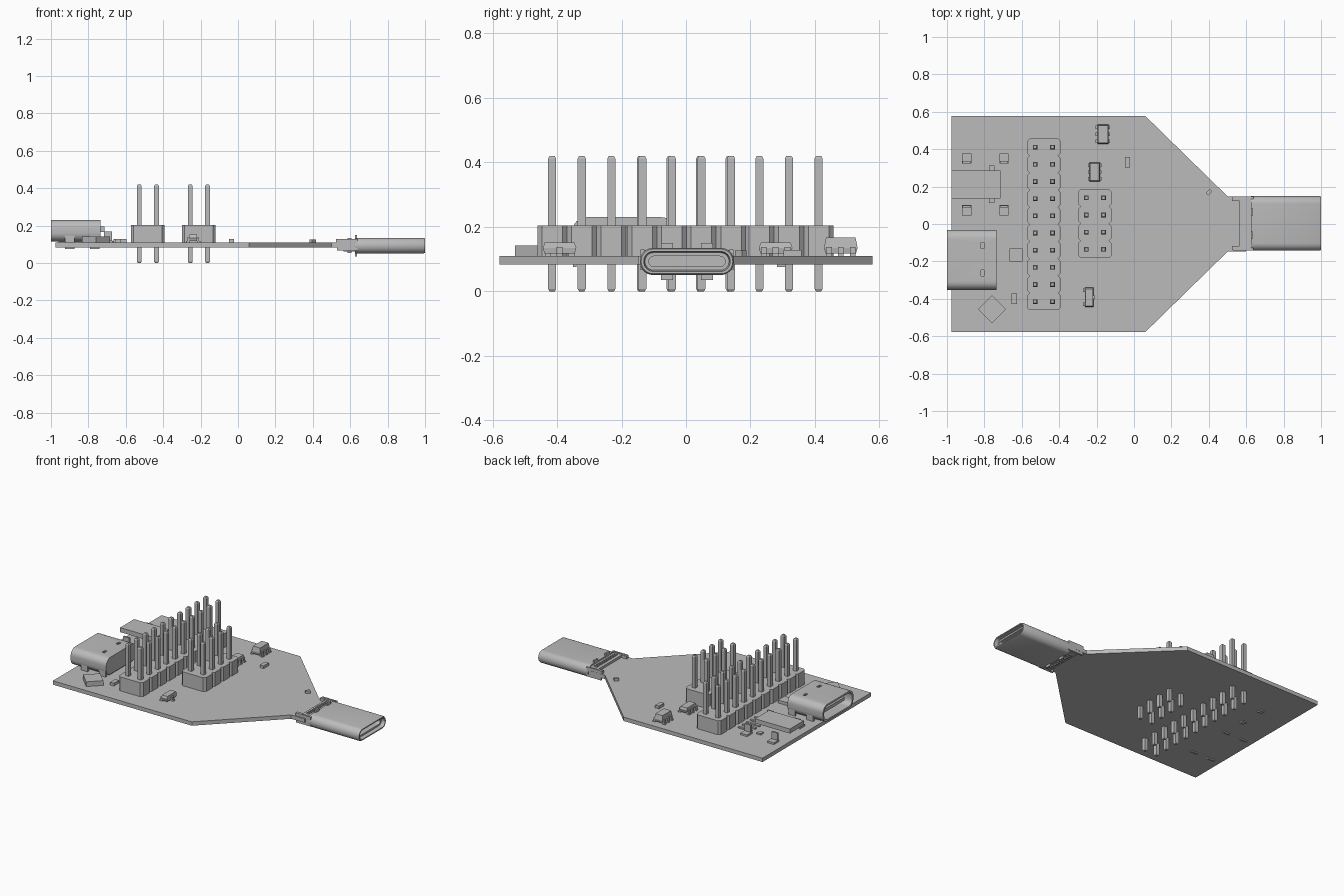
import bpy, bmesh
from math import pi, sin, cos, radians
from mathutils import Matrix, Vector

if "Cube" in bpy.data.objects:
    bpy.data.objects.remove(bpy.data.objects["Cube"])

TONE = (0.5, 0.5, 0.5, 1)
grey = bpy.data.materials.new("plain grey")
grey.use_nodes = True
grey.diffuse_color = TONE
grey.node_tree.nodes["Principled BSDF"].inputs["Base Color"].default_value = TONE
TOP, BOTTOM = 0.11, 0.084


def finish(name, bm, smooth=False):
    bmesh.ops.recalc_face_normals(bm, faces=bm.faces)
    mesh = bpy.data.meshes.new(name)
    bm.to_mesh(mesh)
    bm.free()
    mesh.materials.append(grey)
    ob = bpy.data.objects.new(name, mesh)
    bpy.context.collection.objects.link(ob)
    if smooth:
        bpy.ops.object.select_all(action='DESELECT')
        ob.select_set(True)
        bpy.context.view_layer.objects.active = ob
        bpy.ops.object.shade_smooth_by_angle(angle=radians(35))
    return ob


def add_box(bm, x, y, z, turn=0):
    """Add a box from (low, high) ranges, turned about its own vertical axis."""
    mid = Vector([(a + b) / 2 for a, b in (x, y, z)])
    size = [b - a for a, b in (x, y, z)]
    mat = Matrix.Translation(mid) @ Matrix.Rotation(turn, 4, 'Z') @ Matrix.Diagonal((*size, 1))
    bmesh.ops.create_cube(bm, size=1, matrix=mat)


def boxes(name, items):
    bm = bmesh.new()
    for item in items:
        add_box(bm, *item)
    return finish(name, bm)


def around(c, size):
    return (c - size / 2, c + size / 2)


def add_loft(bm, rings):
    """Bridge equal rings in order and cap both ends."""
    loops = [[bm.verts.new(p) for p in ring] for ring in rings]
    n = len(loops[0])
    for a, b in zip(loops, loops[1:]):
        for i in range(n):
            j = (i + 1) % n
            bm.faces.new((a[i], a[j], b[j], b[i]))
    bm.faces.new(loops[0])
    bm.faces.new(loops[-1])


def prism(name, outline, z0, z1):
    bm = bmesh.new()
    add_loft(bm, [[(x, y, z) for x, y in outline] for z in (z0, z1)])
    return finish(name, bm)


def round_ring(x, yc, zc, w, h, r, steps=8):
    """Rounded rectangle across the x axis; w and h are half sizes."""
    r = min(r, w - 0.001, h - 0.001)
    pts = []
    for k, (sy, sz) in enumerate(((1, 1), (-1, 1), (-1, -1), (1, -1))):
        for i in range(steps + 1):
            a = k * pi / 2 + i / steps * pi / 2
            pts.append((x, yc + sy * (w - r) + r * cos(a), zc + sz * (h - r) + r * sin(a)))
    return pts


def cut(ob, cutter):
    mod = ob.modifiers.new("cut", 'BOOLEAN')
    mod.object = cutter
    mod.solver = 'EXACT'
    bpy.ops.object.select_all(action='DESELECT')
    bpy.context.view_layer.objects.active = ob
    ob.select_set(True)
    bpy.ops.object.modifier_apply(modifier=mod.name)
    bpy.data.objects.remove(cutter)


# Circuit board with tapered nose
half = [(-0.975, 0.578), (0.06, 0.578), (0.5, 0.148), (0.6, 0.148)]
prism("circuit_board", half + [(x, -y) for x, y in reversed(half)], BOTTOM, TOP)


# Pin headers: notched plastic strip and tapered square pins
def header(name, xc, yc, count, pitch=0.0918, w=0.09, notch=0.014):
    ys = [yc + (i - (count - 1) / 2) * pitch for i in range(count)]
    side = []
    for y in ys:
        side += [(w - notch, y - pitch / 2), (w, y - pitch / 2 + notch),
                 (w, y + pitch / 2 - notch), (w - notch, y + pitch / 2)]
    side = [p for i, p in enumerate(side) if i == 0 or p[1] - side[i - 1][1] > 1e-5]
    outline = [(xc + x, y) for x, y in side] + [(xc - x, y) for x, y in reversed(side)]
    prism(name + "_strip", outline, TOP, 0.204)
    bm = bmesh.new()
    for y in ys:
        for x in (xc - 0.046, xc + 0.046):
            rings = []
            for z, s in ((0, 0.008), (0.008, 0.0125), (0.412, 0.0125), (0.42, 0.008)):
                rings.append([(x + s * a, y + s * b, z) for a, b in
                              ((1, 1), (-1, 1), (-1, -1), (1, -1))])
            add_loft(bm, rings)
    finish(name + "_pins", bm)


header("long_header", -0.482, -0.002, 10)
header("short_header", -0.209, 0.002, 4)

# Plug: hollow rounded shell with a stepped plastic lining
bm = bmesh.new()
YC, ZC = 0.003, 0.093
add_loft(bm, [round_ring(x, YC, ZC, w, h, h) for x, w, h in (
    (0.625, 0.146, 0.042), (0.992, 0.146, 0.042), (1.0, 0.142, 0.038), (1.0, 0.134, 0.031),
    (0.975, 0.130, 0.027), (0.975, 0.118, 0.016), (0.68, 0.118, 0.016))])
finish("plug_shell", bm, True)

# Plug rear: moulding, solder leads, side arms and stop tabs
parts = [((0.565, 0.63), (-0.128, 0.134), (0.062, 0.126))]
for i in range(12):
    y = YC + (i - 5.5) * 0.019
    for z in ((0.126, 0.133), (0.054, 0.062)):
        parts.append(((0.585, 0.606), around(y, 0.009), z))
for s in (-1, 1):
    parts.append(((0.53, 0.64), around(YC + s * 0.138, 0.012), (0.066, 0.13)))
    parts.append(((0.525, 0.565), around(YC + s * 0.132, 0.022), (TOP, 0.128)))
    for z in ((0.132, 0.15), (0.036, 0.054)):
        parts.append(((0.625, 0.636), around(YC + s * 0.062, 0.038), z))
boxes("plug_rear", parts)

# Rounded socket: shell, tongue, legs and latch windows
bm = bmesh.new()
SY, SZ = -0.192, 0.173
add_loft(bm, [round_ring(x, SY, SZ, w, h, r) for x, w, h, r in (
    (-0.735, 0.161, 0.057, 0.045), (-1.0, 0.161, 0.057, 0.045),
    (-1.0, 0.149, 0.045, 0.036), (-0.79, 0.149, 0.045, 0.036))])
socket = finish("round_socket_shell", bm, True)
cut(socket, boxes("latch_cutter", [
    (around(-0.81, 0.018), around(y, 0.032), (0.215, 0.25)) for y in (-0.115, -0.262)]))
boxes("round_socket_tongue", [((-0.97, -0.78), around(SY, 0.22), around(SZ, 0.022))])
boxes("round_socket_legs",
      [(around(x, 0.05), around(SY + s * 0.153, 0.012), (0.076, 0.17))
       for x in (-0.9, -0.765) for s in (-1, 1)] +
      [((-0.96, -0.74), around(SY, 0.24), (TOP, 0.125))])

# Tapered socket: hollow shell with narrower lower part
MY = 0.212


def tapered_ring(x, d):
    right = [(0.136 - d, 0.254 - d), (0.136 - d, 0.19 + d / 2),
             (0.112 - d, 0.165 + d / 2), (0.112 - d, 0.118 + d)]
    pts = right + [(-y, z) for y, z in reversed(right)]
    return [(x, MY + y, z) for y, z in pts]


bm = bmesh.new()
add_loft(bm, [tapered_ring(-0.668, 0), tapered_ring(-1.0, 0),
              tapered_ring(-1.0, 0.012), tapered_ring(-0.72, 0.012)])
socket = finish("tapered_socket_shell", bm)

# Spring and lock slots in the socket roof
roof = (0.236, 0.27)
slots = [((-0.97, -0.80), around(MY + s * 0.036, 0.009), roof) for s in (-1, 1)]
slots += [((-0.81, -0.795), around(MY, 0.085), roof),
          ((-0.762, -0.745), around(MY, 0.11), roof),
          ((-0.762, -0.715), around(MY + 0.06, 0.016), roof),
          ((-0.762, -0.715), around(MY - 0.06, 0.016), roof)]
cut(socket, boxes("roof_cutter", slots))
boxes("tapered_socket_tongue", [((-0.975, -0.715), around(MY, 0.15), (0.165, 0.195))])
boxes("tapered_socket_feet",
      [(around(x, 0.05), around(MY + s * 0.138, 0.055), (TOP, 0.122))
       for x in (-0.895, -0.695) for s in (-1, 1)] +
      [(around(x, 0.045), around(MY + s * 0.118, 0.012), (TOP, 0.17))
       for x in (-0.895, -0.695) for s in (-1, 1)] +
      [(around(-0.76, 0.03), around(MY + s * 0.085, 0.03), (0.076, 0.12)) for s in (-1, 1)] +
      [((-0.70, -0.60), around(MY + i * 0.043, 0.016), (TOP, 0.118)) for i in range(-2, 3)])


# Small chips with bent leads
def chip(name, x, y, w, top, left, right):
    bm = bmesh.new()
    rings = []
    for z, k in ((0.117, 0.9), (0.135, 1), (top, 0.88)):
        rings.append([(x + a * w / 2 * k, y + b * 0.052 * k, z) for a, b in
                      ((1, 1), (-1, 1), (-1, -1), (1, -1))])
    add_loft(bm, rings)
    for s, offsets in ((-1, left), (1, right)):
        for o in offsets:
            add_box(bm, around(x + s * (w / 2 + 0.003), 0.012), around(y + o, 0.018), (TOP, 0.138))
            add_box(bm, around(x + s * (w / 2 + 0.007), 0.018), around(y + o, 0.018), (TOP, 0.117))
    finish(name, bm)


three = (-0.037, 0, 0.037)
chip("rear_chip", -0.166, 0.48, 0.06, 0.167, three, three)
chip("middle_chip", -0.21, 0.278, 0.055, 0.152, three, three)
chip("front_chip", -0.24, -0.392, 0.045, 0.152, (-0.037, 0.037), (0,))

# Tiny surface parts
for name, x, y, w, d, top, turn in (
        ("rear_resistor", -0.035, 0.33, 0.028, 0.055, 0.129, 0),
        ("front_resistor", -0.64, -0.4, 0.028, 0.055, 0.129, 0),
        ("nose_resistor", 0.4, 0.17, 0.03, 0.019, 0.127, pi / 4),
        ("square_chip", -0.63, -0.165, 0.07, 0.07, 0.13, 0),
        ("turned_chip", -0.76, -0.456, 0.106, 0.106, 0.142, pi / 4)):
    boxes(name, [(around(x, w), around(y, d), (TOP, top), turn)])
